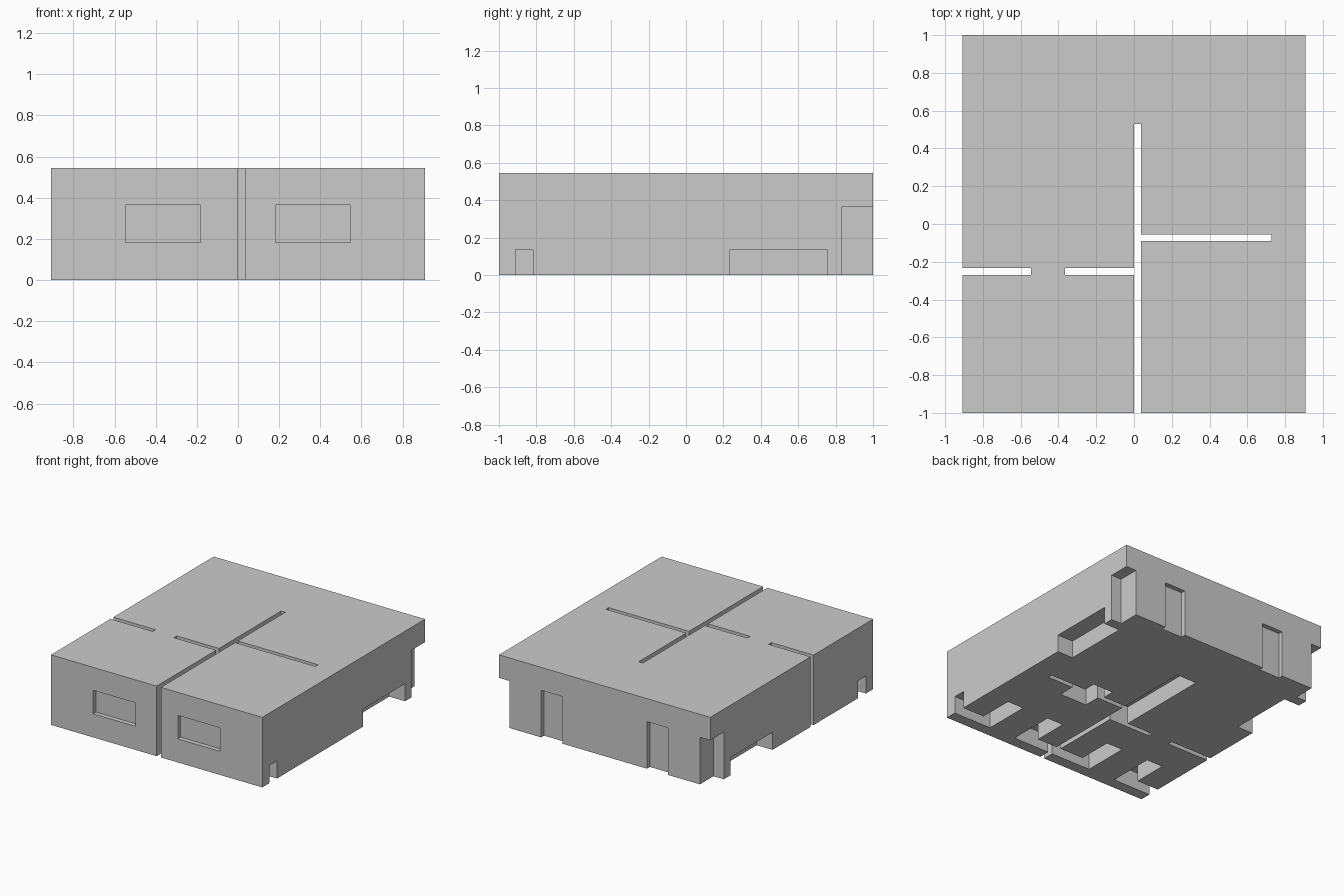
import bpy, bmesh

if "Cube" in bpy.data.objects:
    bpy.data.objects.remove(bpy.data.objects["Cube"])

W, D, H = 0.909, 1.0, 0.545     # half width, half depth, height
LOW, TALL = 0.136, 0.366        # furniture heights
OUT = 0.05                      # overshoot of cutters past the shell


def prism(name, outline, z0, z1):
    """Extrude a flat outline from z0 to z1."""
    bm = bmesh.new()
    face = bm.faces.new([bm.verts.new((x, y, z0)) for x, y in outline])
    top = bmesh.ops.extrude_face_region(bm, geom=[face])
    verts = [v for v in top["geom"] if isinstance(v, bmesh.types.BMVert)]
    bmesh.ops.translate(bm, verts=verts, vec=(0, 0, z1 - z0))
    bmesh.ops.recalc_face_normals(bm, faces=bm.faces)
    mesh = bpy.data.meshes.new(name)
    bm.to_mesh(mesh)
    bm.free()
    obj = bpy.data.objects.new(name, mesh)
    bpy.context.collection.objects.link(obj)
    return obj


def rect(x0, x1, y0, y1):
    return [(x0, y0), (x1, y0), (x1, y1), (x0, y1)]


room_block = prism("room_block", rect(-W, W, -D, D), 0, H)


def cut(name, outline, z0, z1):
    """Carve a prism out of the room block."""
    cutter = prism(name, outline, z0, z1)
    cutter.hide_render = True
    mod = room_block.modifiers.new(name, 'BOOLEAN')
    mod.operation = 'DIFFERENCE'
    mod.solver = 'EXACT'
    mod.object = cutter
    bpy.context.view_layer.objects.active = room_block
    bpy.ops.object.modifier_apply(modifier=mod.name)
    bpy.data.objects.remove(cutter)


def side(s, x0, x1, y0, y1):
    """Rectangle mirrored to the side given by s."""
    return rect(min(s * x0, s * x1), max(s * x0, s * x1), y0, y1)


def counter(wall, near, end):
    """L-shaped counter: along the front, then turning into the room."""
    return [(wall, -0.912), (end, -0.912), (end, -0.545),
            (near, -0.545), (near, -0.818), (wall, -0.818)]


for s in (-1, 1):
    # front window and back door recesses
    cut("window", side(s, 0.182, 0.546, -D - OUT, -D + 0.036), 0.183, TALL)
    cut("door", side(s, 0.364, 0.546, D - 0.036, D + OUT), -OUT, TALL)
    # back corner wardrobe and side bed
    cut("wardrobe", side(s, 0.82, W + OUT, 0.834, D + OUT), -OUT, TALL)
    cut("bed", side(s, W - 0.136, W + OUT, 0.236, 0.754), -OUT, LOW)
    # counters against the outer walls
    cut("outer_counter", counter(s * (W + OUT), s * 0.72, s * 0.58), -OUT, LOW)

# counters against the middle wall
cut("right_inner_counter", counter(0.025, 0.21, 0.35), -OUT, LOW)
cut("left_inner_counter", counter(0.012, -0.205, -0.345), -OUT, LOW)

# long bench and the pieces beside the cross wall
cut("bench", rect(-0.136, 0.012, -0.245, 0.527), -OUT, LOW)
cut("cross_wall_seat", rect(0.265, 0.5, -0.22, -0.075), -OUT, LOW)
cut("cross_wall_shelf", rect(0.235, 0.41, -0.07, 0.04), -OUT, LOW)

# full-height wall slots
cut("middle_wall", rect(0, 0.037, -D - OUT, 0.529), -OUT, H + OUT)
cut("right_cross_wall", rect(0.02, 0.727, -0.089, -0.055), -OUT, H + OUT)
cut("left_outer_wall", rect(-W - OUT, -0.546, -0.269, -0.233), -OUT, H + OUT)
cut("left_inner_wall", rect(-0.364, 0.015, -0.269, -0.233), -OUT, H + OUT)
